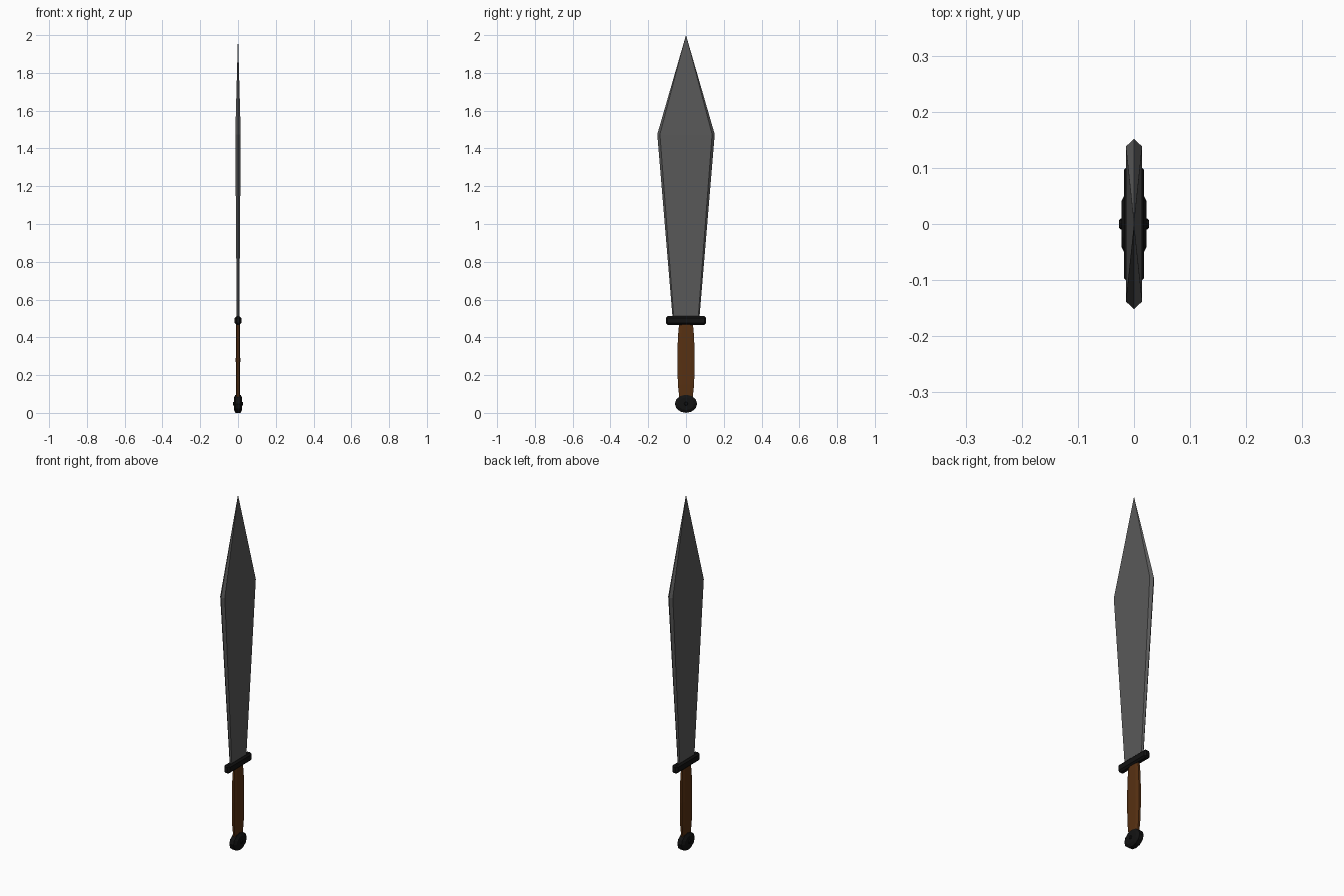
import bpy, bmesh, math

if "Cube" in bpy.data.objects:
    bpy.data.objects.remove(bpy.data.objects["Cube"])


def material(name, rgb):
    m = bpy.data.materials.new(name)
    m.diffuse_color = (*rgb, 1)
    m.use_nodes = True
    m.node_tree.nodes["Principled BSDF"].inputs["Base Color"].default_value = m.diffuse_color
    return m


STEEL = material("grey steel", (0.1, 0.1, 0.1))
LEATHER = material("brown grip", (0.095, 0.03, 0.006))
IRON = material("black iron", (0.006, 0.006, 0.006))


def loft(name, sections, mat):
    """Skin closed rings of points; a one-point last ring becomes a tip."""
    bm = bmesh.new()
    rings = [[bm.verts.new(p) for p in ring] for ring in sections]
    for a, b in zip(rings, rings[1:]):
        n = len(a)
        for i in range(n):
            j = (i + 1) % n
            if len(b) == 1:
                bm.faces.new((a[i], a[j], b[0]))
            else:
                bm.faces.new((a[i], a[j], b[j], b[i]))
    for ring in (rings[0], rings[-1]):
        if len(ring) > 2:
            bm.faces.new(ring)
    bmesh.ops.recalc_face_normals(bm, faces=bm.faces)
    me = bpy.data.meshes.new(name)
    bm.to_mesh(me)
    bm.free()
    me.materials.append(mat)
    ob = bpy.data.objects.new(name, me)
    bpy.context.collection.objects.link(ob)
    return ob


# Blade: flat hexagonal section that widens, then runs to a point
def blade_ring(z, s):
    half = [(0.0, 0.152), (-0.0145, 0.138), (-0.0145, -0.138),
            (0.0, -0.152), (0.0145, -0.138), (0.0145, 0.138)]
    return [(x * s, y * s, z) for x, y in half]


loft("blade", [blade_ring(0.49, 0.46), blade_ring(1.475, 1.0), [(0, 0, 2.0)]], STEEL)


# Grip: flattened octagonal section, swelling in the middle
def grip_ring(z, hy, hx):
    c = 0.55
    pts = [(hx, c * hy), (c * hx, hy), (-c * hx, hy), (-hx, c * hy),
           (-hx, -c * hy), (-c * hx, -hy), (c * hx, -hy), (hx, -c * hy)]
    return [(x, y, z) for x, y in pts]


loft("grip", [grip_ring(z, hy, hx) for z, hy, hx in
              ((0.07, 0.034, 0.009), (0.15, 0.043, 0.011), (0.28, 0.046, 0.012),
               (0.40, 0.043, 0.011), (0.48, 0.036, 0.009))], LEATHER)

# Guard: bevelled bar
bpy.ops.mesh.primitive_cube_add(size=1, location=(0, 0, 0.489))
guard = bpy.context.object
guard.name = "guard"
guard.scale = (0.035, 0.212, 0.046)
bpy.ops.object.transform_apply(location=False, rotation=False, scale=True)
guard.data.materials.append(IRON)
bev = guard.modifiers.new("chamfer", 'BEVEL')
bev.width = 0.009
bev.segments = 1


# Pommel: oval disc lying across x, with a small stud on each side
def oval(x, ry, rz, n=12):
    return [(x, ry * math.cos(2 * math.pi * i / n),
             0.048 + rz * math.sin(2 * math.pi * i / n)) for i in range(n)]


loft("pommel", [oval(-0.022, 0.042, 0.033), oval(-0.013, 0.059, 0.048),
                oval(0.013, 0.059, 0.048), oval(0.022, 0.042, 0.033)], IRON)
loft("pommel_stud", [oval(-0.027, 0.007, 0.007, 8), oval(-0.023, 0.01, 0.01, 8),
                     oval(0.023, 0.01, 0.01, 8), oval(0.027, 0.007, 0.007, 8)], IRON)
